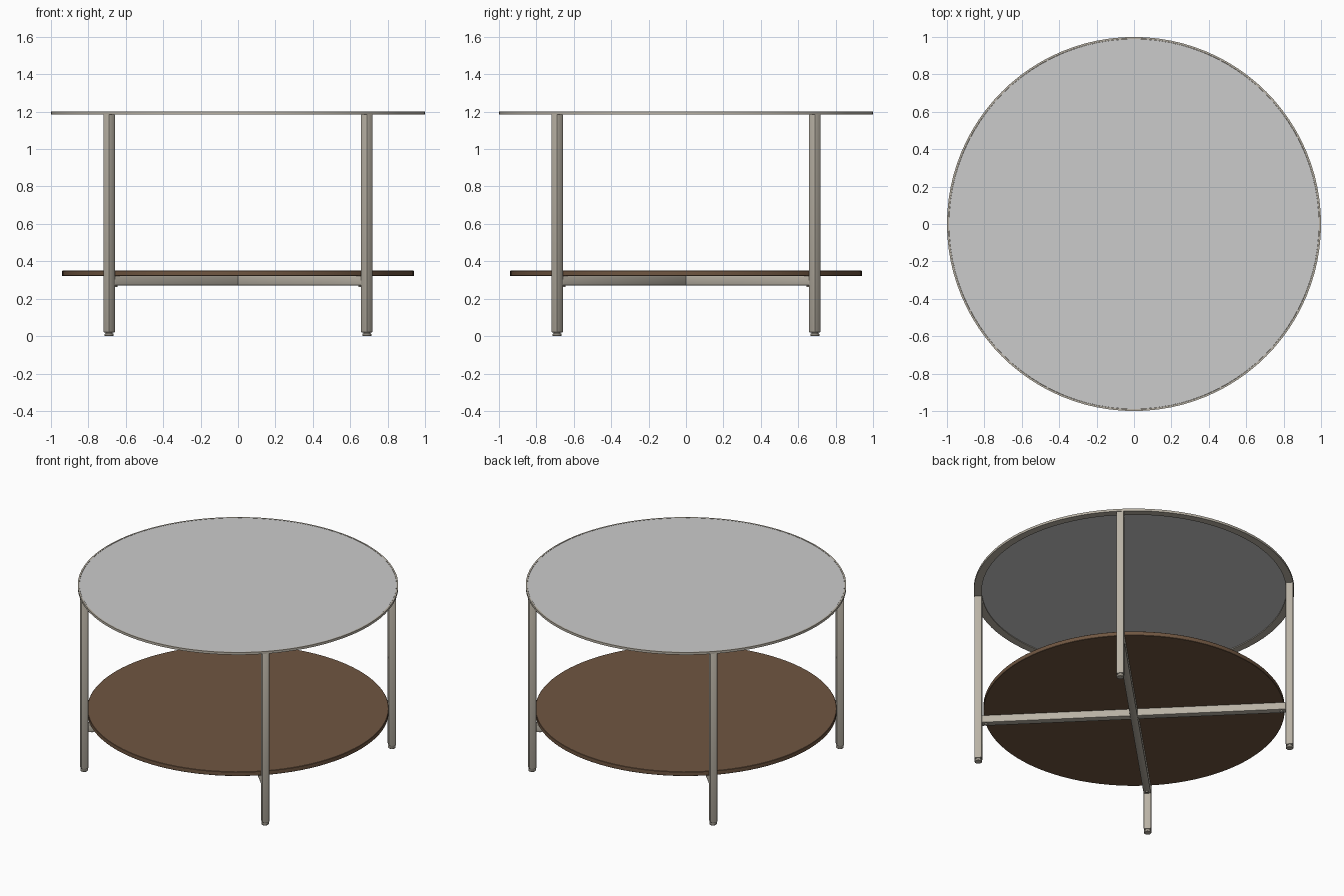
import bpy
import bmesh
from math import cos, sin, pi
from mathutils import Matrix

cube = bpy.data.objects.get("Cube")
if cube:
    bpy.data.objects.remove(cube, do_unlink=True)


def material(name, r, g, b):
    m = bpy.data.materials.new(name)
    m.use_nodes = True
    colour = (r, g, b, 1)
    m.diffuse_color = colour
    m.node_tree.nodes["Principled BSDF"].inputs["Base Color"].default_value = colour
    return m


METAL = material("taupe metal", 0.49, 0.45, 0.38)
GREY = material("light grey top", 0.6, 0.6, 0.6)
BROWN = material("brown wood", 0.16, 0.093, 0.053)

LEG_RADIUS = 0.975   # distance of the leg centres from the axis
TUBE = 0.046         # side of the square tubes
LEG_TOP, LEG_FOOT = 1.185, 0.02


def finish(name, bm, mat, smooth=False):
    bmesh.ops.recalc_face_normals(bm, faces=bm.faces)
    mesh = bpy.data.meshes.new(name)
    bm.to_mesh(mesh)
    bm.free()
    obj = bpy.data.objects.new(name, mesh)
    bpy.context.collection.objects.link(obj)
    mesh.materials.append(mat)
    if smooth:
        bpy.ops.object.select_all(action="DESELECT")
        obj.select_set(True)
        bpy.context.view_layer.objects.active = obj
        bpy.ops.object.shade_smooth_by_angle(angle=pi / 6)
    return obj


def lathe(name, profile, mat, sides=96, closed=False, at=(0, 0, 0)):
    """Turn a list of (radius, height) points around the z axis."""
    bm = bmesh.new()
    rings = []
    for r, z in profile:
        rings.append([bm.verts.new((r * cos(2 * pi * i / sides), r * sin(2 * pi * i / sides), z))
                      for i in range(sides)])
    pairs = list(zip(rings, rings[1:]))
    if closed:
        pairs.append((rings[-1], rings[0]))
    else:
        bm.faces.new(rings[0])
        bm.faces.new(rings[-1])
    for a, b in pairs:
        for i in range(sides):
            j = (i + 1) % sides
            bm.faces.new((a[i], a[j], b[j], b[i]))
    obj = finish(name, bm, mat, True)
    obj.location = at
    return obj


def tube(name, size, centre, angle, bevel=0.004):
    """Box with softened edges, placed along a radial direction."""
    bm = bmesh.new()
    bmesh.ops.create_cube(bm, size=1, matrix=Matrix.Diagonal((*size, 1)))
    bmesh.ops.bevel(bm, geom=bm.edges[:], offset=bevel, segments=2, affect="EDGES", profile=0.5)
    obj = finish(name, bm, METAL, True)
    obj.matrix_world = Matrix.Rotation(angle, 4, "Z") @ Matrix.Translation(centre)
    return obj


# Table top: L-shaped metal rim holding a thin panel
lathe("top_rim", [(0.95, 1.184), (1.0, 1.184), (1.0, 1.2), (0.99, 1.2), (0.99, 1.19), (0.95, 1.19)],
      METAL, closed=True)
lathe("top_panel", [(0.989, 1.1895), (0.989, 1.199)], GREY)

# Lower round shelf
lathe("shelf", [(0.938, 0.321), (0.94, 0.323), (0.94, 0.348), (0.938, 0.35)], BROWN)

# Legs with feet, and the screws under the beam ends
for k, place in enumerate(("back_left", "back_right", "front_right", "front_left")):
    a = pi / 4 + k * pi / 2
    tube("leg_" + place, (TUBE, TUBE, LEG_TOP - LEG_FOOT),
         (LEG_RADIUS, 0, (LEG_TOP + LEG_FOOT) / 2), a)
    x, y = LEG_RADIUS * cos(a), LEG_RADIUS * sin(a)
    lathe("foot_" + place, [(0.021, 0), (0.024, 0.003), (0.024, 0.012), (0.018, 0.015), (0.018, 0.022)],
          METAL, sides=20, at=(x, y, 0))
    r = 0.925
    lathe("screw_" + place, [(0.008, 0.263), (0.01, 0.266), (0.01, 0.274)],
          METAL, sides=12, at=(r * cos(a), r * sin(a), 0))

# Crossed beams under the shelf: one full length, one in two halves
REACH = LEG_RADIUS - TUBE / 2
BEAM_Z, BEAM_H = 0.2965, 0.049
tube("long_beam", (2 * REACH, TUBE, BEAM_H), (0, 0, BEAM_Z), pi / 4, 0.002)
half = REACH - TUBE / 2
for side, turn in (("left", -pi / 4), ("right", 3 * pi / 4)):
    tube("half_beam_" + side, (half, TUBE, BEAM_H), (TUBE / 2 + half / 2, 0, BEAM_Z), turn, 0.002)
